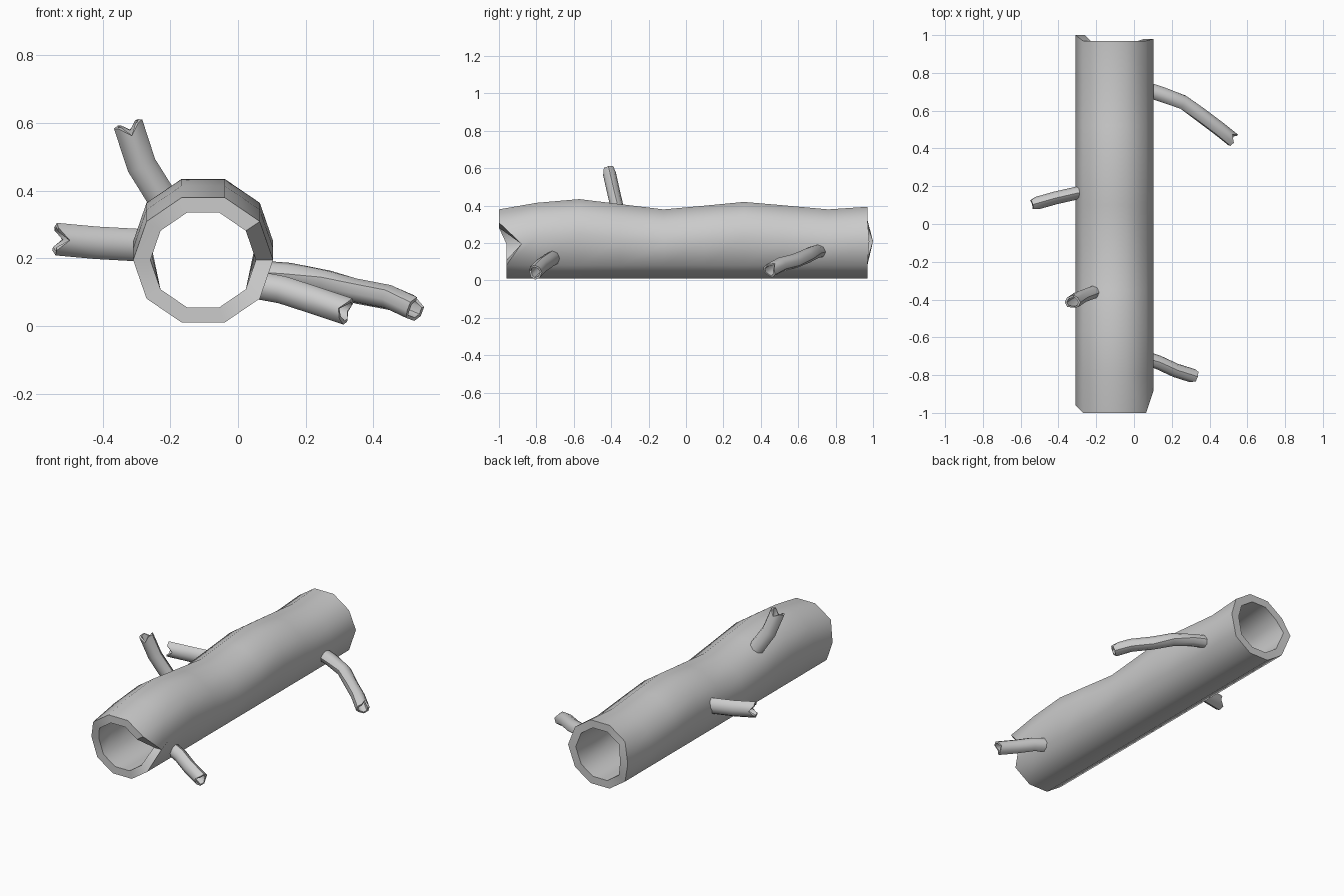
import bpy, bmesh, math
from mathutils import Vector

if "Cube" in bpy.data.objects:
    bpy.data.objects.remove(bpy.data.objects["Cube"])


def make_tube(name, outer, inner):
    """Hollow tube from matching lists of outer and inner rings, rims closed."""
    bm = bmesh.new()
    loops = [[bm.verts.new(p) for p in ring] for ring in outer + inner[::-1]]
    n = len(loops[0])
    for a, b in zip(loops, loops[1:] + loops[:1]):
        for i in range(n):
            j = (i + 1) % n
            bm.faces.new((a[i], a[j], b[j], b[i]))
    bmesh.ops.recalc_face_normals(bm, faces=bm.faces)
    me = bpy.data.meshes.new(name)
    bm.to_mesh(me)
    bm.free()
    ob = bpy.data.objects.new(name, me)
    bpy.context.collection.objects.link(ob)
    bpy.ops.object.select_all(action='DESELECT')
    ob.select_set(True)
    bpy.context.view_layer.objects.active = ob
    bpy.ops.object.shade_smooth_by_angle(angle=math.radians(48))
    return ob


# Trunk: ten-sided hollow log whose upper half rises and falls along y
stations = [(-1, 0), (-.8, .035), (-.57, .055), (-.35, .028), (-.12, 0),
            (.1, .02), (.31, .04), (.52, .022), (.76, 0), (.97, .014)]


def trunk_ring(k, rx, rz):
    y, lift = stations[k]
    pts = []
    for i in range(10):
        a = math.radians(36 * i)
        yy = y
        if k == 0:      # broken front edge: notch on the right, lower half short
            yy = -.88 if i == 0 else (-.96 if i >= 5 else -1)
        elif k == len(stations) - 1:   # splintered back edge
            yy = {5: 1.0, 0: .98}.get(i, y)
        up = lift if i <= 5 else 0
        pts.append((-.103 + rx * math.cos(a), yy, .195 + rz * math.sin(a) + up))
    return pts


count = range(len(stations))
make_tube("trunk", [trunk_ring(k, .207, .194) for k in count],
          [trunk_ring(k, .156, .147) for k in count])


# Branch stubs: eight-sided hollow tubes with a chipped tip
def branch(name, path, ref, ru, rv, chips):
    pts = [Vector(p) for p in path]
    ref = Vector(ref)

    def rings(s):
        out = []
        for k, p in enumerate(pts):
            t = (pts[min(k + 1, len(pts) - 1)] - pts[max(k - 1, 0)]).normalized()
            u = (ref - t * ref.dot(t)).normalized()
            v = t.cross(u)
            ring = []
            for i in range(8):
                a = math.tau * i / 8
                q = p + u * (ru * s * math.cos(a)) + v * (rv * s * math.sin(a))
                if k == len(pts) - 1:
                    q -= t * chips.get(i, 0)
                ring.append(q)
            out.append(ring)
        return out
    make_tube(name, rings(1), rings(.72))


branch("branch_right_front",
       [(.06, -.71, .12), (.13, -.733, .107), (.22, -.775, .078), (.325, -.808, .043)],
       (0, -1, 0), .037, .041, {0: .02, 1: .01, 4: .01})
branch("branch_right_back",
       [(.06, .715, .157), (.15, .685, .15), (.26, .645, .13), (.35, .58, .103),
        (.45, .505, .084), (.525, .445, .05)],
       (1, -.3, .3), .037, .04, {0: .035, 4: .01})
branch("branch_left",
       [(-.275, .17, .238), (-.42, .137, .246), (-.54, .103, .257)],
       (0, -1, 0), .034, .048, {0: .035, 4: .03, 6: .005})
branch("branch_top",
       [(-.21, -.36, .355), (-.285, -.388, .475), (-.325, -.415, .597)],
       (0, -1, 0), .035, .044, {0: .03, 4: .025})
